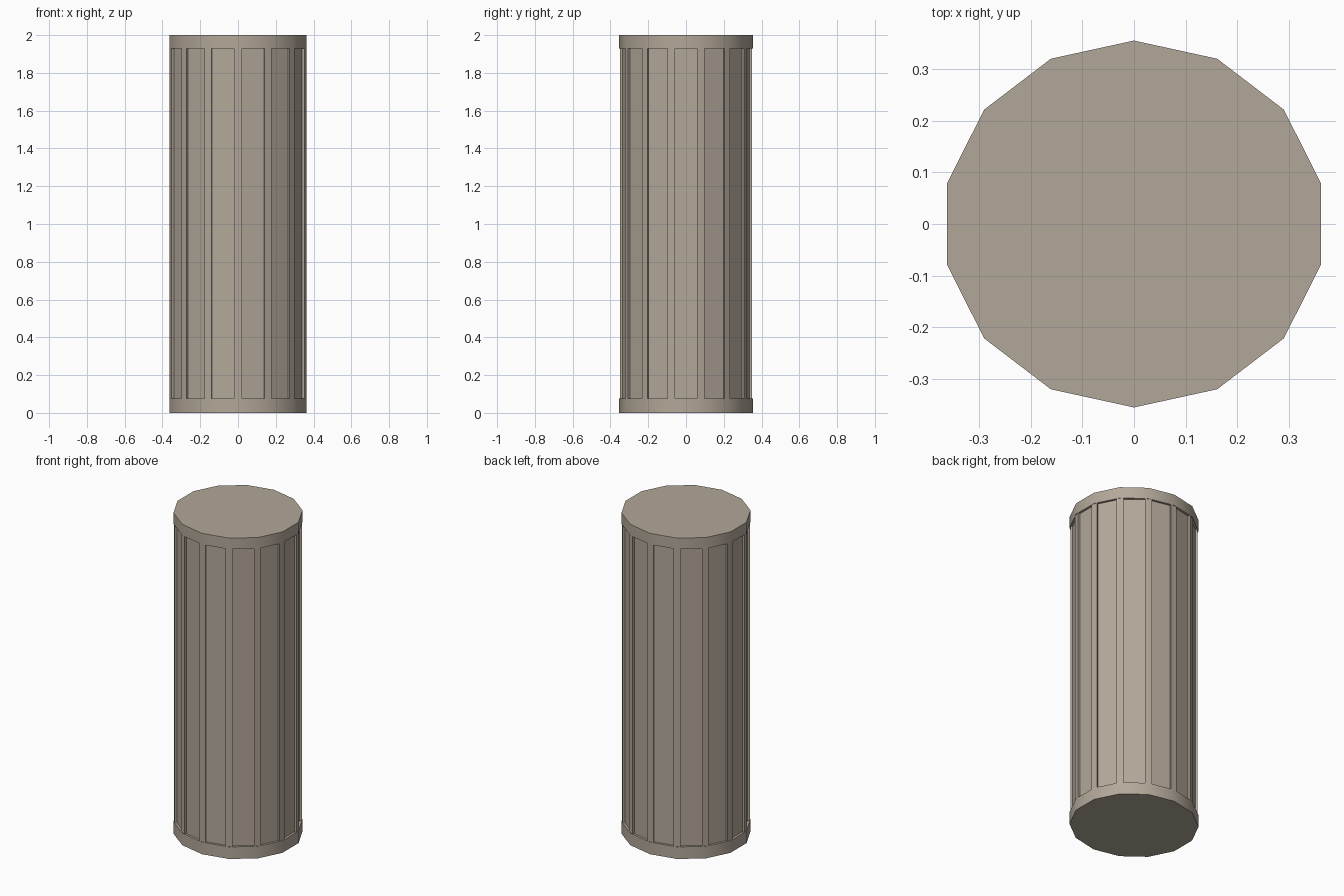
import bpy, bmesh, math
from mathutils import Vector

if "Cube" in bpy.data.objects:
    bpy.data.objects.remove(bpy.data.objects["Cube"])

N, RX, RY = 14, 0.371, 0.355      # slightly oval 14-sided plan
Z_BASE, Z_CAP, Z_TOP = 0.075, 1.93, 2.0
RIB, DEPTH = 0.125, 0.014         # rib share of each side end, panel recess

stone = bpy.data.materials.new("warm_grey_stone")
stone.diffuse_color = (0.45, 0.39, 0.32, 1)
stone.use_nodes = True
stone.node_tree.nodes["Principled BSDF"].inputs["Base Color"].default_value = stone.diffuse_color

# plan corners, with one corner pointing to the front and one to the back
corners = [Vector((RX * math.cos(a), RY * math.sin(a)))
           for a in (math.pi / 2 + i * 2 * math.pi / N for i in range(N))]


def prism(name, outline, z0, z1, closed):
    bm = bmesh.new()
    low = [bm.verts.new((p.x, p.y, z0)) for p in outline]
    high = [bm.verts.new((p.x, p.y, z1)) for p in outline]
    n = len(outline)
    for i in range(n):
        j = (i + 1) % n
        bm.faces.new((low[i], low[j], high[j], high[i]))
    if closed:
        bm.faces.new(low[::-1])
        bm.faces.new(high)
    mesh = bpy.data.meshes.new(name)
    bm.to_mesh(mesh)
    bm.free()
    mesh.materials.append(stone)
    obj = bpy.data.objects.new(name, mesh)
    bpy.context.collection.objects.link(obj)
    return obj


# shaft: recessed flat panels between narrow ribs at the corners
profile = []
for i in range(N):
    a, b = corners[i], corners[(i + 1) % N]
    inward = -(a + b).normalized() * DEPTH
    p, q = a.lerp(b, RIB), b.lerp(a, RIB)
    profile += [p, p + inward, q + inward, q]
prism("shaft", profile, Z_BASE, Z_CAP, False)

# base and top slabs, smooth round the rim with crisp edges
for name, z0, z1 in (("base_slab", 0, Z_BASE), ("top_slab", Z_CAP, Z_TOP)):
    slab = prism(name, corners, z0, z1, True)
    bpy.ops.object.select_all(action='DESELECT')
    slab.select_set(True)
    bpy.context.view_layer.objects.active = slab
    bpy.ops.object.shade_smooth_by_angle(angle=math.radians(35))
